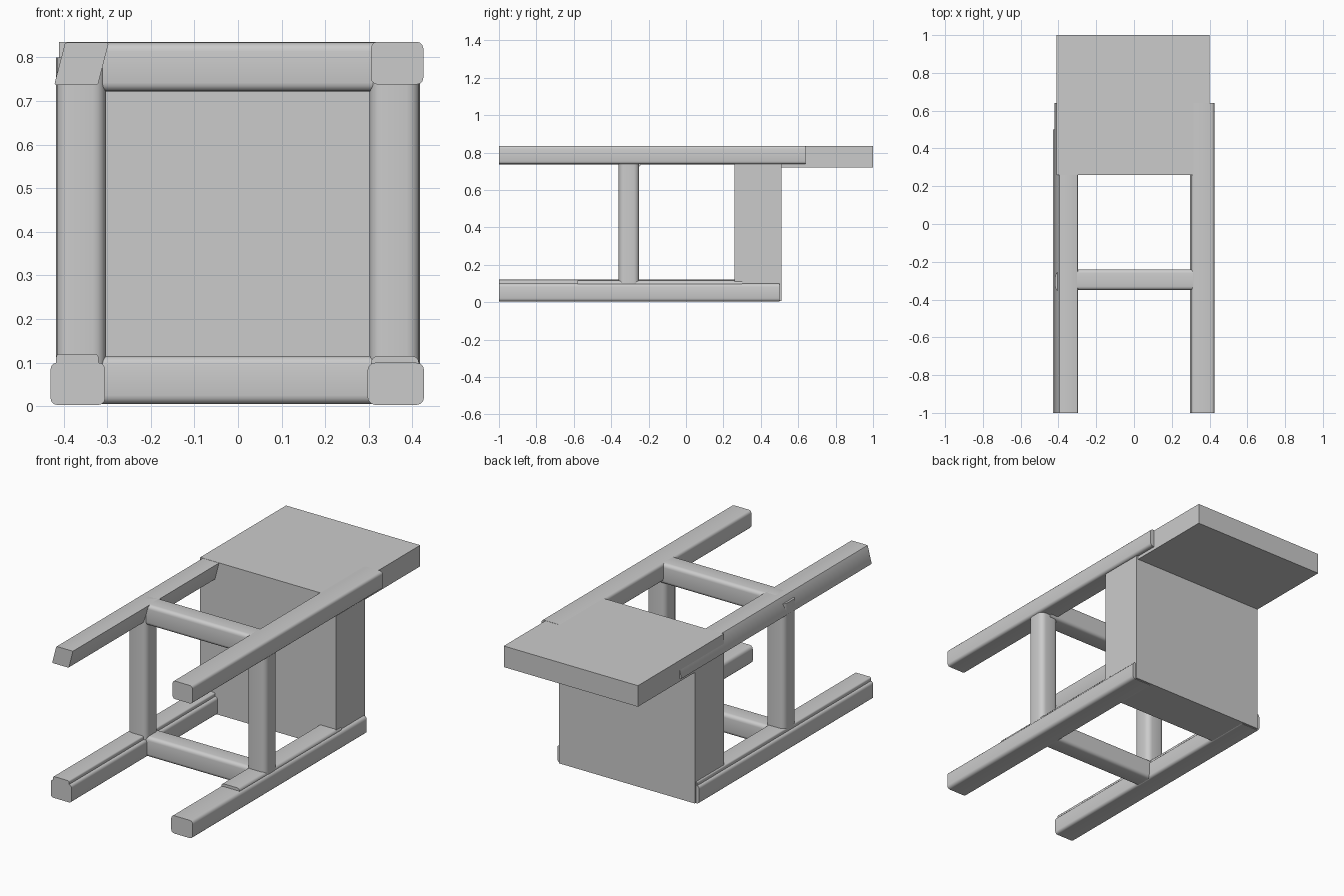
import bpy
import bmesh
import math

cube = bpy.data.objects.get("Cube")
if cube:
    bpy.data.objects.remove(cube)

grey = bpy.data.materials.new("plain grey")
grey.use_nodes = True
GREY = (0.6, 0.6, 0.6, 1)
grey.diffuse_color = GREY
grey.node_tree.nodes["Principled BSDF"].inputs["Base Color"].default_value = GREY


def box(name, xs, ys, zs, bevel=0.0, axis=None, segments=3, shear=0.0):
    """Box from ranges; bevels the edges along one axis, optionally leaning in x."""
    bm = bmesh.new()
    bmesh.ops.create_cube(bm, size=1)
    ranges = (xs, ys, zs)
    for v in bm.verts:
        up = v.co.z
        for i, (lo, hi) in enumerate(ranges):
            v.co[i] = (lo + hi) / 2 + v.co[i] * (hi - lo)
        v.co.x += up * shear
    if bevel:
        edges = [e for e in bm.edges if axis is None or
                 abs(e.verts[0].co[axis] - e.verts[1].co[axis])
                 > 0.99 * e.calc_length()]
        bmesh.ops.bevel(bm, geom=edges, offset=bevel, segments=segments,
                        profile=0.5, affect='EDGES')
    bmesh.ops.recalc_face_normals(bm, faces=bm.faces)
    mesh = bpy.data.meshes.new(name)
    bm.to_mesh(mesh)
    bm.free()
    mesh.materials.append(grey)
    obj = bpy.data.objects.new(name, mesh)
    bpy.context.collection.objects.link(obj)
    bpy.ops.object.select_all(action='DESELECT')
    obj.select_set(True)
    bpy.context.view_layer.objects.active = obj
    bpy.ops.object.shade_smooth_by_angle(angle=math.radians(35))
    return obj


X, Y, Z = 0, 1, 2

# Thick seat and the backrest panel
box("seat", (-0.41, 0.41), (0.26, 0.51), (0.005, 0.76))
box("backrest", (-0.41, 0.40), (0.26, 1.0), (0.72, 0.835))

# Front legs, each with a raised strip
box("front_leg_right", (-0.43, -0.305), (-1, 0.5), (0.003, 0.10), 0.015, Y)
box("front_leg_strip_right", (-0.417, -0.32), (-1, 0.5), (0.02, 0.12), 0.008, Y)
box("front_leg_left", (0.297, 0.427), (-1, 0.5), (0.003, 0.10), 0.018, Y)
box("front_leg_strip_left", (0.305, 0.415), (-0.58, 0.3), (0.02, 0.115), 0.015, Y)

# Rear legs running into the backrest, the right one leaning
box("rear_leg_right", (-0.409, -0.309), (-1, 0.64), (0.737, 0.834), 0.004, Y, 2, 0.025)
box("rear_leg_left", (0.305, 0.425), (-1, 0.64), (0.738, 0.836), 0.015, Y)

# Rounded stretchers joining the legs
box("front_stretcher", (-0.33, 0.33), (-0.35, -0.24), (0.005, 0.115), 0.02, X, 4)
box("rear_stretcher", (-0.36, 0.36), (-0.35, -0.24), (0.722, 0.834), 0.02, X, 4)
for side, xs in (("right", (-0.417, -0.303)), ("left", (0.302, 0.417))):
    box("side_stretcher_" + side, xs, (-0.36, -0.25), (0.05, 0.80), 0.03, Z, 4)
